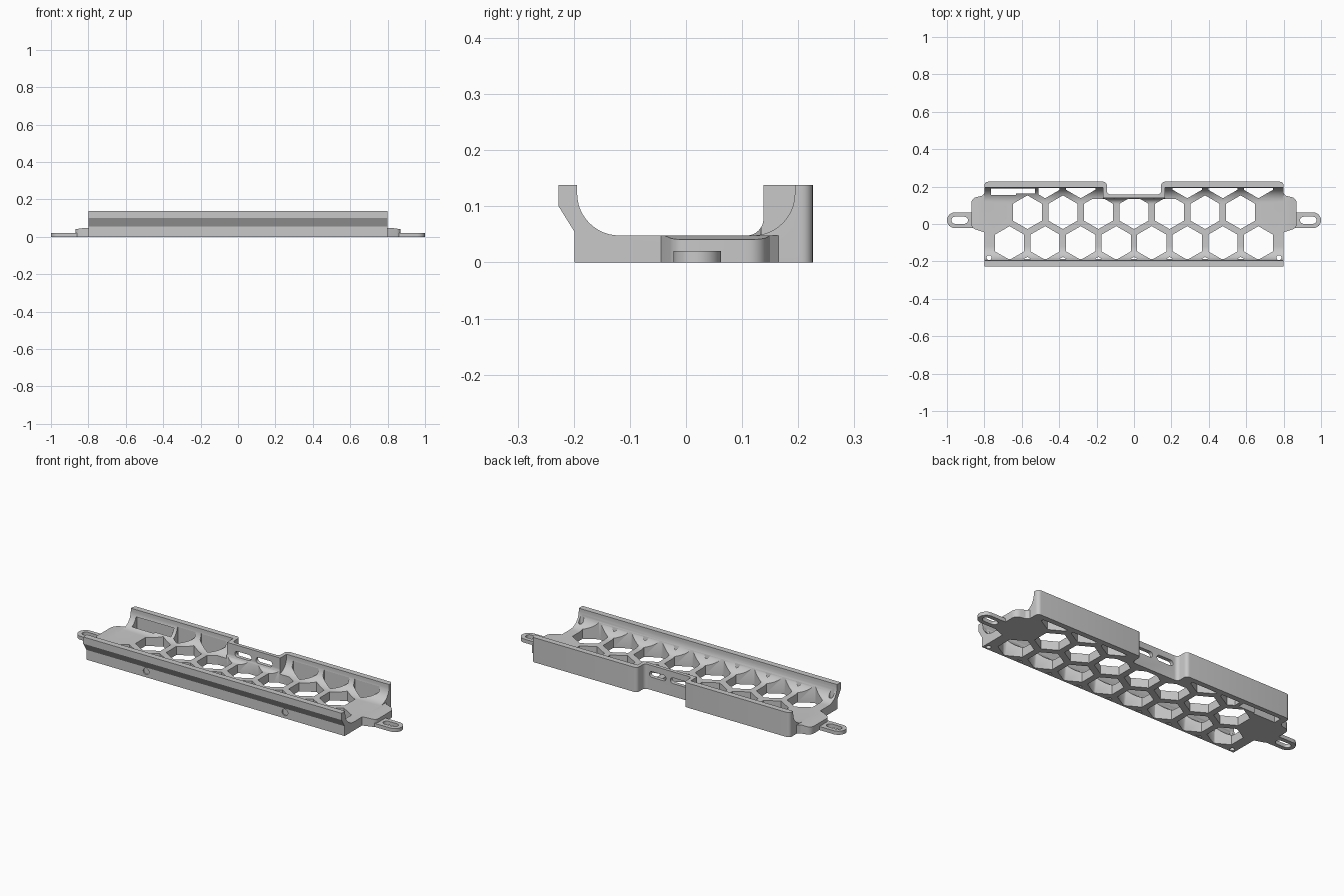
import bpy
import bmesh
import math
from mathutils import Vector

cube = bpy.data.objects.get("Cube")
if cube:
    bpy.data.objects.remove(cube, do_unlink=True)

grey = bpy.data.materials.new("light grey plastic")
grey.use_nodes = True
colour = (0.58, 0.58, 0.58, 1)
grey.diffuse_color = colour
grey.node_tree.nodes["Principled BSDF"].inputs["Base Color"].default_value = colour


def prisms(name, outlines, low, high, axis="z"):
    """Extrude one or more flat outlines along an axis into one object."""
    place = {"x": lambda a, b, c: (c, a, b),
             "y": lambda a, b, c: (a, c, b),
             "z": lambda a, b, c: (a, b, c)}[axis]
    bm = bmesh.new()
    for outline in outlines:
        face = bm.faces.new([bm.verts.new(place(a, b, low)) for a, b in outline])
        grown = bmesh.ops.extrude_face_region(bm, geom=[face])["geom"]
        shift = Vector(place(0, 0, high - low))
        bmesh.ops.translate(bm, vec=shift,
                            verts=[v for v in grown if isinstance(v, bmesh.types.BMVert)])
    bmesh.ops.recalc_face_normals(bm, faces=bm.faces)
    mesh = bpy.data.meshes.new(name)
    bm.to_mesh(mesh)
    bm.free()
    mesh.materials.append(grey)
    obj = bpy.data.objects.new(name, mesh)
    bpy.context.collection.objects.link(obj)
    return obj


def cut(target, cutter):
    """Subtract a cutter for good and remove it."""
    mod = target.modifiers.new("cut", "BOOLEAN")
    mod.operation = "DIFFERENCE"
    mod.solver = "EXACT"
    mod.object = cutter
    bpy.context.view_layer.update()
    bpy.context.view_layer.objects.active = target
    bpy.ops.object.modifier_apply(modifier=mod.name)
    bpy.data.objects.remove(cutter, do_unlink=True)


def arc(cx, cy, r, start, end, n=12):
    angles = [math.radians(start + (end - start) * i / n) for i in range(n + 1)]
    return [(cx + r * math.cos(t), cy + r * math.sin(t)) for t in angles]


def mirrored(outline):
    """The outline and its mirror image in x."""
    return [outline, [(-x, y) for x, y in outline]]


def capsule(cx, cy, half, r):
    return arc(cx + half, cy, r, -90, 90) + arc(cx - half, cy, r, 90, 270)


def clip(outline, axis, limit, sign):
    """Keep the part of an outline where sign * coordinate < sign * limit."""
    kept = []
    for p, q in zip(outline, outline[1:] + outline[:1]):
        dp, dq = sign * (p[axis] - limit), sign * (q[axis] - limit)
        if dp <= 0:
            kept.append(p)
        if dp * dq < 0:
            t = dp / (dp - dq)
            kept.append((p[0] + t * (q[0] - p[0]), p[1] + t * (q[1] - p[1])))
    return kept


FLOOR, TOP, END = 0.048, 0.138, 0.8
BACK, INNER, ROUND = 0.226, 0.194, 0.02

# Channel body with a flared front lip
tray = prisms("tray_body", [[(-0.199, 0), (-0.199, 0.055), (-0.227, 0.1), (-0.227, TOP),
                             (BACK, TOP), (BACK, 0)]], -END, END, "x")


# Curved trough, shallower behind the recessed middle wall
def trough(back, r):
    return ([(back, 0.2), (-INNER, 0.2)] + arc(-INNER + 0.075, FLOOR + 0.075, 0.075, 180, 270)
            + arc(back - r, FLOOR + r, r, 270, 360))


for x0, x1, back, r in ((-0.9, -0.165, INNER, 0.075), (0.165, 0.9, INNER, 0.075),
                        (-0.17, 0.17, 0.138, 0.03)):
    cut(tray, prisms("trough_cutter", [trough(back, r)], x0, x1, "x"))

# Recess in the back wall, rounded at its inner and outer corners
half = (arc(0.125, 0.178, ROUND, 270, 360, 6)
        + arc(0.145 + ROUND, BACK - ROUND, ROUND, 180, 90, 6) + [(0.145 + ROUND, 0.3)])
recess = half + [(-x, y) for x, y in reversed(half)]
cut(tray, prisms("recess_cutter", [recess], -0.1, 0.3))

# Rounded rear corners
corner = arc(END - ROUND, BACK - ROUND, ROUND, 0, 90, 6) + [
    (END - ROUND, 0.3), (0.9, 0.3), (0.9, BACK - ROUND)]
cut(tray, prisms("corner_cutter", mirrored(corner), -0.1, 0.3))

# Regular honeycomb, kept clear of the walls and ending below their straight part
PITCH, RADIUS, MIDDLE = 0.19, 0.09, 0.063
STEP = PITCH * math.sqrt(3) / 2
odd = [i + 0.5 for i in range(-4, 4)]
rows = [(MIDDLE - 2 * STEP, range(-3, 4)),
        (MIDDLE - STEP, odd),
        (MIDDLE, range(-3, 4)),
        (MIDDLE + STEP, [i for i in odd if i > -3 and abs(i) > 1])]
holes = []
for y, columns in rows:
    for column in columns:
        x = column * PITCH
        hexagon = clip(arc(x, y, RADIUS, 30, 330, 5), 1, -0.188, -1)
        hexagon = clip(hexagon, 1, 0.134 if abs(x) < 0.2 else 0.196, 1)
        if y > INNER:
            hexagon = clip(hexagon, 0, -0.51, -1)
        holes.append(hexagon)
cut(tray, prisms("honeycomb_cutter", holes, -0.1, 0.112))

# Connector opening in the rear left of the floor
cut(tray, prisms("connector_cutter", [[(-0.765, 0.155), (-0.63, 0.155), (-0.63, 0.162),
                                       (-0.53, 0.162), (-0.53, 0.2), (-0.765, 0.2)]],
                 -0.1, 0.1))

# Screw holes and the two slots in the recessed wall
cut(tray, prisms("corner_hole_cutter",
                 mirrored(arc(0.775, -0.18, 0.013, 0, 345, 23)), -0.1, 0.2))
cut(tray, prisms("front_hole_cutter",
                 mirrored(arc(0.43, 0.033, 0.018, 0, 345, 23)), -0.3, -0.192, "y"))
cut(tray, prisms("slot_cutter",
                 mirrored(capsule(0.065, 0.088, 0.035, 0.016)), 0.12, 0.19, "y"))

# End plates with gently sloped tops, and mounting tabs
plate = ([(END, -0.045)] + arc(0.84, 0.0, 0.03, 290, 360, 6)
         + arc(0.835, 0.11, 0.035, 0, 80, 6) + [(0.815, 0.15), (END, 0.165)])
slope = [(0.82, FLOOR), (0.82, 0.1), (0.9, 0.1), (0.9, 0.036)]
tab = [(0.85, -0.022)] + arc(0.958, 0.02, 0.042, -90, 90) + [(0.85, 0.062)]
slot = capsule(0.932, 0.02, 0.025, 0.019)
parts = [tray]
for i, label in enumerate(("left", "right")):
    end_plate = prisms(label + "_end_plate", [mirrored(plate)[i]], 0, FLOOR)
    cut(end_plate, prisms("slope_cutter", [mirrored(slope)[i]], -0.3, 0.3, "y"))
    ear = prisms(label + "_mounting_tab", [mirrored(tab)[i]], 0, 0.02)
    cut(ear, prisms("tab_slot_cutter", [mirrored(slot)[i]], -0.1, 0.1))
    parts += [end_plate, ear]

# Smooth the curves and keep corners sharp
bpy.ops.object.select_all(action="DESELECT")
for part in parts:
    part.select_set(True)
bpy.context.view_layer.objects.active = tray
bpy.ops.object.shade_smooth_by_angle(angle=math.radians(30))
